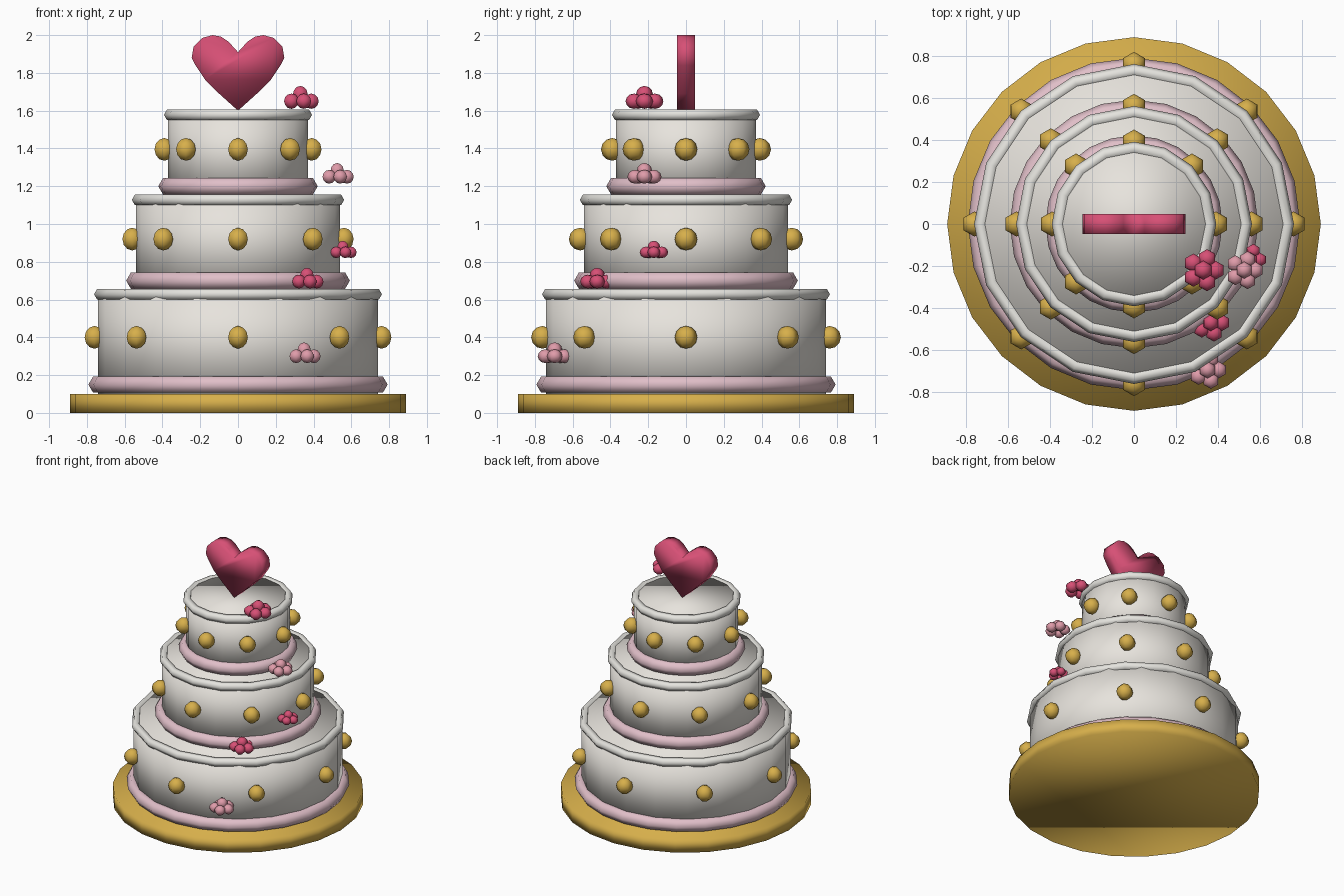
import bpy
import bmesh
from math import cos, sin, pi, tau
from mathutils import Matrix, Vector

default = bpy.data.objects.get("Cube")
if default:
    bpy.data.objects.remove(default)


def make_material(name, rgb):
    mat = bpy.data.materials.new(name)
    mat.use_nodes = True
    colour = (*rgb, 1.0)
    mat.diffuse_color = colour
    mat.node_tree.nodes["Principled BSDF"].inputs["Base Color"].default_value = colour
    return mat


GOLD = make_material("gold", (0.68, 0.43, 0.07))
CREAM = make_material("cream", (0.82, 0.79, 0.74))
ICING = make_material("white icing", (0.78, 0.77, 0.73))
PINK = make_material("pale pink", (0.75, 0.52, 0.58))
ROSE = make_material("rose red", (0.68, 0.08, 0.18))
BLUSH = make_material("blush", (0.74, 0.33, 0.40))


def finish(name, bm, mat):
    """Turn a bmesh into a smooth-shaded object."""
    bmesh.ops.recalc_face_normals(bm, faces=bm.faces)
    mesh = bpy.data.meshes.new(name)
    bm.to_mesh(mesh)
    bm.free()
    mesh.materials.append(mat)
    mesh.shade_smooth()
    obj = bpy.data.objects.new(name, mesh)
    bpy.context.scene.collection.objects.link(obj)
    return obj


def cylinder(name, radius, bottom, top, sides, mat):
    bm = bmesh.new()
    bmesh.ops.create_cone(bm, cap_ends=True, segments=sides, radius1=radius,
                          radius2=radius, depth=top - bottom,
                          matrix=Matrix.Translation((0, 0, (bottom + top) / 2)))
    return finish(name, bm, mat)


def ring(name, major, minor, z, sides, mat):
    """Torus with a six-sided section."""
    bm = bmesh.new()
    loops = []
    for i in range(sides):
        a = tau * i / sides
        loop = []
        for j in range(6):
            b = tau * j / 6
            r = major + minor * cos(b)
            loop.append(bm.verts.new((r * cos(a), r * sin(a), z + minor * sin(b))))
        loops.append(loop)
    for i in range(sides):
        here, after = loops[i], loops[(i + 1) % sides]
        for j in range(6):
            k = (j + 1) % 6
            bm.faces.new((here[j], after[j], after[k], here[k]))
    return finish(name, bm, mat)


def add_ball(bm, centre, radius, squash=1.0, segments=6, rings=6):
    place = Matrix.Translation(centre) @ Matrix.Diagonal((1, 1, squash, 1))
    bmesh.ops.create_uvsphere(bm, u_segments=segments, v_segments=rings,
                              radius=radius, matrix=place)


def flower(name, centre, size, mat):
    """Five petals around a raised middle."""
    bm = bmesh.new()
    centre = Vector(centre)
    for i in range(5):
        a = tau * i / 5
        offset = Vector((cos(a), sin(a), 0)) * size * 0.58
        add_ball(bm, centre + offset, size * 0.45, 0.9)
    add_ball(bm, centre + Vector((0, 0, size * 0.36)), size * 0.45)
    return finish(name, bm, mat)


# Board
cylinder("cake_board", 0.89, 0.0, 0.1, 24, GOLD)

# Tiers with base piping, top rim and eight beads each
tiers = [("bottom", 0.74, 0.10, 0.65, 0.40),
         ("middle", 0.54, 0.65, 1.15, 0.92),
         ("top", 0.37, 1.15, 1.60, 1.395)]
for label, radius, low, high, bead_z in tiers:
    cylinder(f"{label}_tier", radius, low, high, 20, CREAM)
    ring(f"{label}_base_piping", radius + 0.002, 0.05, low + 0.05, 24, PINK)
    ring(f"{label}_top_rim", radius - 0.01, 0.032, high - 0.022, 16, ICING)
    bm = bmesh.new()
    for i in range(8):
        a = i * pi / 4
        reach = radius + 0.02
        add_ball(bm, (reach * cos(a), reach * sin(a), bead_z), 0.06)
    finish(f"{label}_beads", bm, GOLD)

# Flowers winding down the front right corner
flowers = [("top_flower", (0.33, -0.22, 1.65), 0.10, ROSE),
           ("upper_flower", (0.525, -0.22, 1.25), 0.09, BLUSH),
           ("side_flower", (0.555, -0.17, 0.85), 0.075, ROSE),
           ("lower_flower", (0.365, -0.47, 0.695), 0.09, ROSE),
           ("bottom_flower", (0.35, -0.695, 0.30), 0.09, BLUSH)]
for name, centre, size, mat in flowers:
    flower(name, centre, size, mat)

# Heart topper: mirrored outline, extruded
half = [(0.05, 1.965), (0.09, 1.992), (0.135, 2.0), (0.19, 1.985),
        (0.235, 1.94), (0.245, 1.88), (0.225, 1.84), (0.175, 1.765),
        (0.1, 1.69)]
outline = [(0, 1.91)] + half + [(0, 1.6)] + [(-x, z) for x, z in reversed(half)]
bm = bmesh.new()
face = bm.faces.new([bm.verts.new((x, -0.048, z)) for x, z in outline])
extruded = bmesh.ops.extrude_face_region(bm, geom=[face], use_keep_orig=True)
moved = [v for v in extruded["geom"] if isinstance(v, bmesh.types.BMVert)]
bmesh.ops.translate(bm, verts=moved, vec=(0, 0.096, 0))
finish("heart_topper", bm, ROSE)
